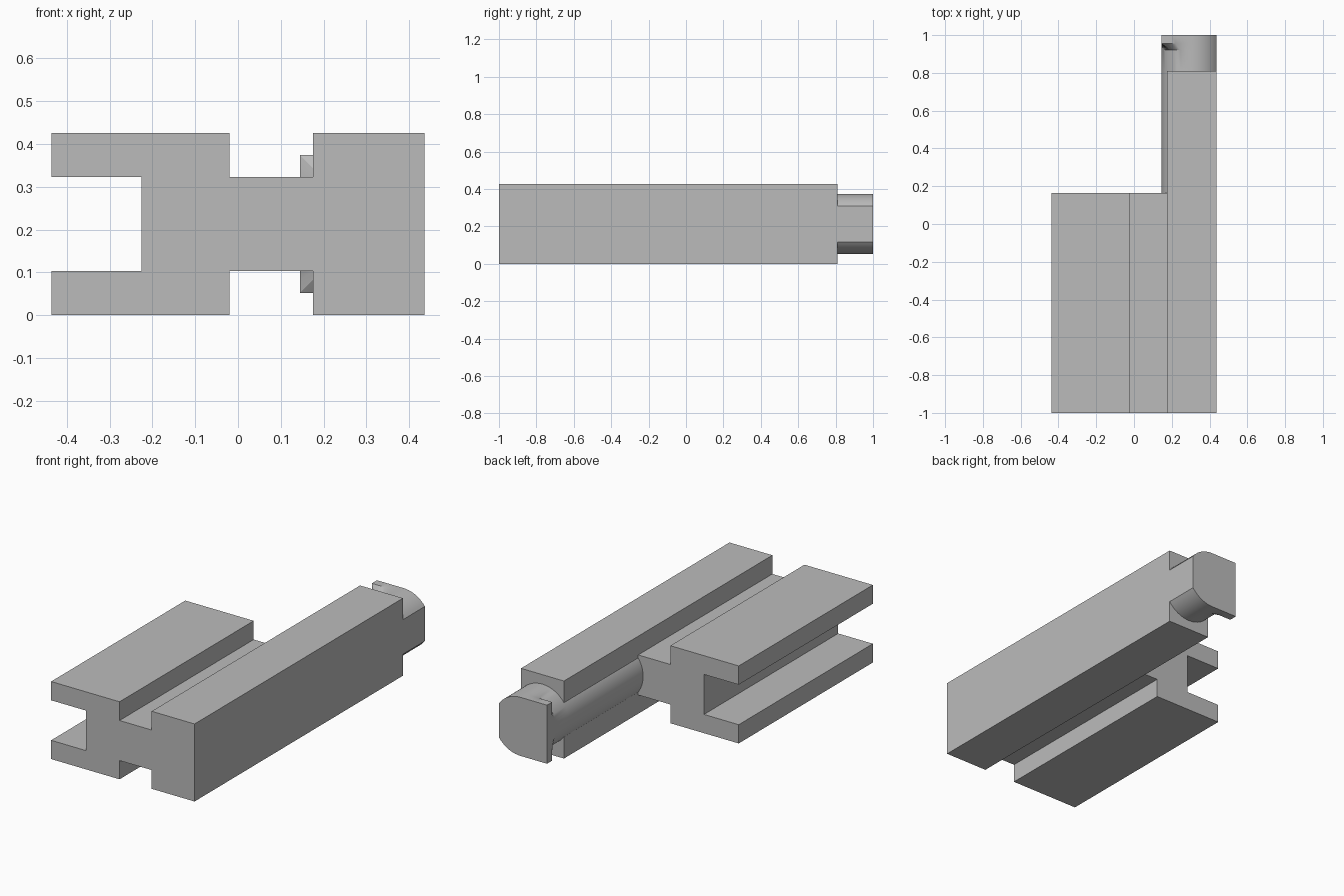
import bpy
import bmesh
from math import acos, cos, sin, pi

cube = bpy.data.objects.get("Cube")
if cube:
    bpy.data.objects.remove(cube, do_unlink=True)

GREY = (0.5, 0.5, 0.5, 1)
grey = bpy.data.materials.new("plain grey")
grey.use_nodes = True
grey.diffuse_color = GREY
grey.node_tree.nodes["Principled BSDF"].inputs["Base Color"].default_value = GREY

HEIGHT, MID = 0.426, 0.213
SIDE, RAIL_IN = 0.436, 0.175
BODY_END, RAIL_END = 0.165, 0.81


def loft(name, rings):
    """Skin a list of (y, outline) sections and cap both ends."""
    bm = bmesh.new()
    loops = [[bm.verts.new((x, y, z)) for x, z in pts] for y, pts in rings]
    n = len(loops[0])
    for a, b in zip(loops, loops[1:]):
        for i in range(n):
            j = (i + 1) % n
            bm.faces.new((a[i], a[j], b[j], b[i]))
    bm.faces.new(loops[0])
    bm.faces.new(loops[-1])
    bmesh.ops.recalc_face_normals(bm, faces=bm.faces)
    mesh = bpy.data.meshes.new(name)
    bm.to_mesh(mesh)
    bm.free()
    mesh.materials.append(grey)
    ob = bpy.data.objects.new(name, mesh)
    bpy.context.collection.objects.link(ob)
    return ob


# Slotted body: upper half outline mirrored about the mid height
upper = [(RAIL_IN, 0.323), (-0.02, 0.323), (-0.02, HEIGHT),
         (-SIDE, HEIGHT), (-SIDE, 0.323), (-0.225, 0.323)]
body = upper + [(x, HEIGHT - z) for x, z in reversed(upper)]
loft("slotted_body", [(-1, body), (BODY_END, body)])

# Long square rail
rail = [(RAIL_IN, 0), (SIDE, 0), (SIDE, HEIGHT), (RAIL_IN, HEIGHT)]
loft("long_rail", [(-1, rail), (RAIL_END, rail)])

# Round spindle, cut flat on its outer side, with a squared lip at the end
RADIUS, CENTRE = 0.161, 0.306


def spindle_outline(flat, squared=False):
    start = acos((flat - CENTRE) / RADIUS)
    angles = [start + (pi / 2 - start) * i / 10 for i in range(10)]
    angles += [pi / 2 + pi * i / 32 for i in range(33)]
    angles += [2 * pi - a for a in reversed(angles[:10])]
    pts = []
    for a in angles:
        c, s = cos(a), sin(a)
        r = RADIUS / max(abs(c), abs(s)) if squared and c < 0 else RADIUS
        pts.append((CENTRE + r * c, MID + r * s))
    return pts


inner = spindle_outline(0.38)
outer = spindle_outline(SIDE)
lip = spindle_outline(SIDE, squared=True)
spindle = loft("spindle", [(0.1, inner), (RAIL_END, inner), (RAIL_END, outer),
                           (0.92, outer), (0.955, lip), (1, lip)])

bpy.ops.object.select_all(action='DESELECT')
spindle.select_set(True)
bpy.context.view_layer.objects.active = spindle
bpy.ops.object.shade_smooth_by_angle(angle=0.5)
